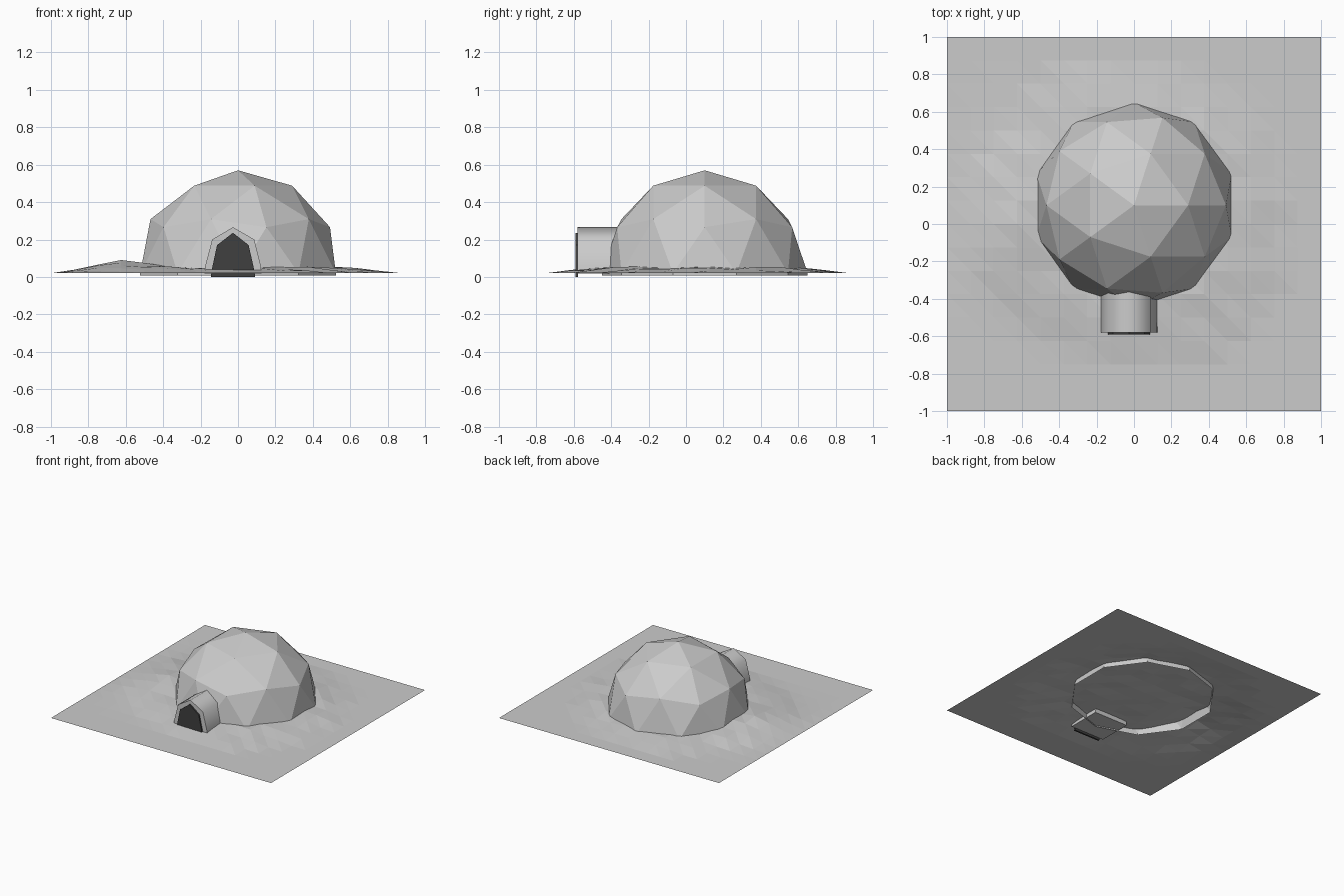
import bpy, bmesh, math, random

if "Cube" in bpy.data.objects:
    bpy.data.objects.remove(bpy.data.objects["Cube"])

random.seed(4)
GROUND_Z = 0.02
DOME_Y = 0.1
N = 16


def make_object(name, bm):
    bmesh.ops.recalc_face_normals(bm, faces=bm.faces)
    mesh = bpy.data.meshes.new(name)
    bm.to_mesh(mesh)
    bm.free()
    obj = bpy.data.objects.new(name, mesh)
    bpy.context.collection.objects.link(obj)
    return obj


def extrude_profile(name, points, y0, y1):
    """Closed prism from an (x, z) outline running along y."""
    bm = bmesh.new()
    face = bm.faces.new([bm.verts.new((x, y0, z)) for x, z in points])
    new = bmesh.ops.extrude_face_region(bm, geom=[face])["geom"]
    for v in new:
        if isinstance(v, bmesh.types.BMVert):
            v.co.y = y1
    # extrusion keeps the start face as the other cap
    if not any(all(abs(v.co.y - y0) < 1e-6 for v in f.verts) for f in bm.faces):
        bm.faces.new([v for v in bm.verts if abs(v.co.y - y0) < 1e-6])
    return make_object(name, bm)


def snow_height(x, y):
    """Low drift around the dome, with a taller one on the left."""
    if x > 0.8 or y > 0.8 or y < -0.7 or abs(x) > 0.95:
        return GROUND_Z
    r = math.hypot(x, y - 0.05)
    ring = 0.03 * min(1, max(0, (0.86 - r) / 0.3))
    mound = 0.042 * math.exp(-((x + 0.66) / 0.24) ** 2 - (y / 0.34) ** 2)
    noise = random.uniform(-0.006, 0.006) if ring > 0.004 else 0
    return GROUND_Z + max(0, ring + mound + noise)


# snowy ground: triangulated grid sheet
bm = bmesh.new()
grid = []
for j in range(N + 1):
    row = []
    for i in range(N + 1):
        x, y = -1 + 2 * i / N, -1 + 2 * j / N
        row.append(bm.verts.new((x, y, snow_height(x, y))))
    grid.append(row)
for j in range(N):
    for i in range(N):
        a, b = grid[j][i], grid[j][i + 1]
        c, d = grid[j + 1][i + 1], grid[j + 1][i]
        bm.faces.new((a, b, d))
        bm.faces.new((b, c, d))
make_object("snow_ground", bm)

# dome: upper half of a faceted icosphere with a short foot below the snow
bm = bmesh.new()
bmesh.ops.create_icosphere(bm, subdivisions=2, radius=0.55)
bmesh.ops.delete(bm, geom=[v for v in bm.verts if v.co.z < -0.01], context='VERTS')
rim = [e for e in bm.edges if e.is_boundary]
foot = bmesh.ops.extrude_edge_only(bm, edges=rim)["geom"]
for v in foot:
    if isinstance(v, bmesh.types.BMVert):
        v.co.z -= 0.012
bmesh.ops.translate(bm, verts=bm.verts, vec=(0, DOME_Y, GROUND_Z))
make_object("dome", bm)

# entrance tunnel: five-point arch, smooth along its length
tunnel = extrude_profile("entrance_tunnel", [
    (-0.18, 0.018), (-0.175, 0.06), (-0.138, 0.2), (-0.027, 0.266),
    (0.087, 0.2), (0.122, 0.06), (0.127, 0.018)], -0.58, -0.3)
bpy.context.view_layer.objects.active = tunnel
tunnel.select_set(True)
bpy.ops.object.shade_smooth_by_angle(angle=math.radians(66))
tunnel.select_set(False)

# dark doorway panel on the tunnel end
door = extrude_profile("doorway", [
    (-0.145, 0.0), (-0.14, 0.04), (-0.112, 0.17), (-0.027, 0.236),
    (0.057, 0.17), (0.086, 0.04), (0.092, 0.0)], -0.592, -0.578)
mat = bpy.data.materials.new("dark_opening")
mat.diffuse_color = (0.05, 0.05, 0.05, 1)
mat.use_nodes = True
mat.node_tree.nodes["Principled BSDF"].inputs["Base Color"].default_value = mat.diffuse_color
door.data.materials.append(mat)
